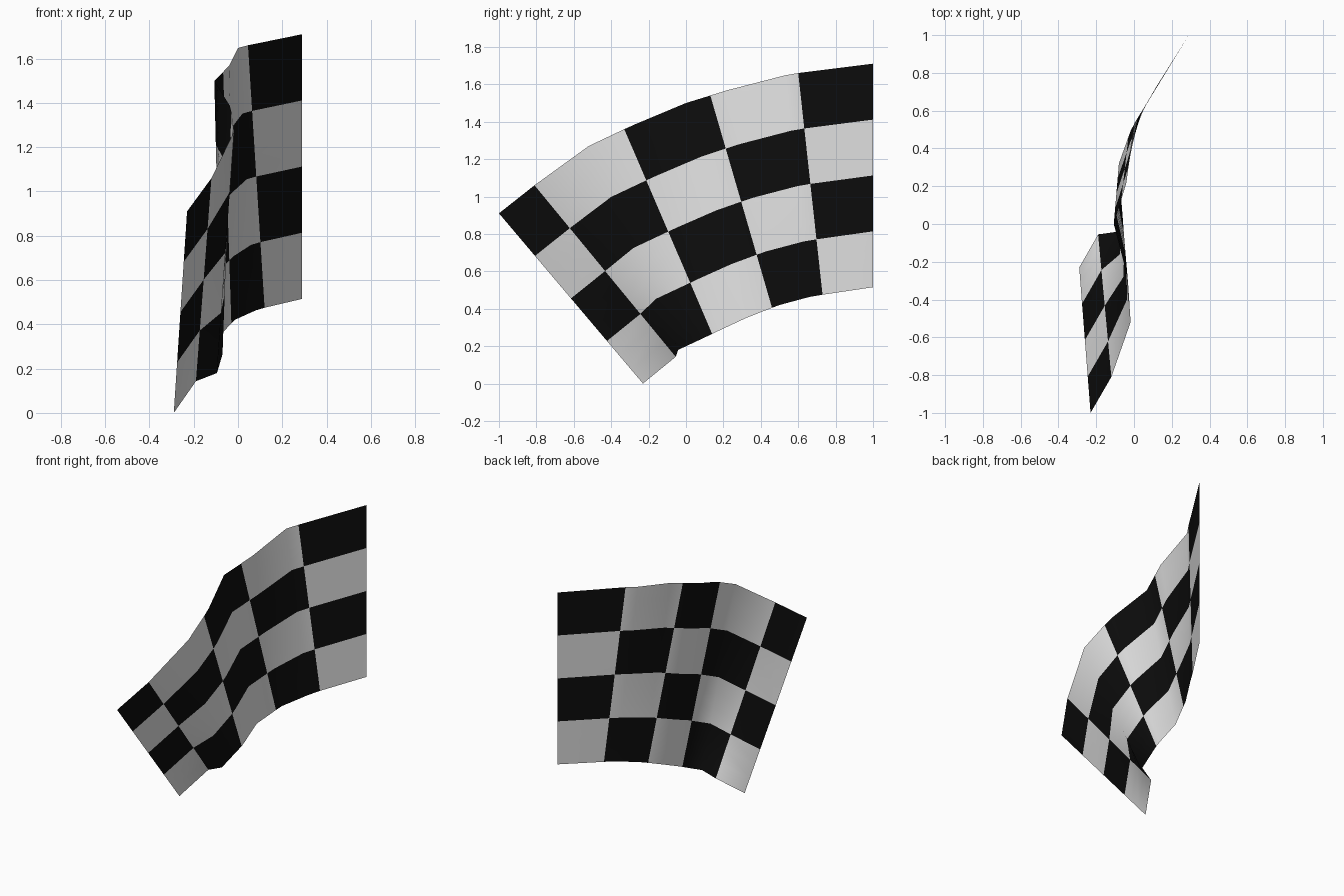
import bpy
from mathutils import Vector

if "Cube" in bpy.data.objects:
    bpy.data.objects.remove(bpy.data.objects["Cube"])


def material(name, value):
    m = bpy.data.materials.new(name)
    m.diffuse_color = (value, value, value, 1)
    m.use_nodes = True
    m.node_tree.nodes["Principled BSDF"].inputs["Base Color"].default_value = m.diffuse_color
    return m


# Waving cloth: (checker column starting here, top edge point, bottom edge point), from fixed end to free end
STATIONS = [
    (0, (0.29, 1.00, 1.71), (0.29, 1.00, 0.515)),
    (1, (0.045, 0.60, 1.66), (0.12, 0.73, 0.475)),
    (1, (0.00, 0.53, 1.648), (0.08, 0.66, 0.463)),
    (1, (-0.04, 0.22, 1.568), (-0.015, 0.50, 0.42)),
    (2, (-0.067, 0.13, 1.54), (-0.03, 0.46, 0.405)),
    (2, (-0.107, 0.00, 1.50), (-0.08, 0.32, 0.35)),
    (2, (-0.037, -0.27, 1.387), (-0.07, 0.17, 0.28)),
    (3, (-0.03, -0.33, 1.36), (-0.07, 0.14, 0.265)),
    (3, (-0.018, -0.52, 1.27), (-0.095, -0.042, 0.18)),
    (4, (-0.12, -0.81, 1.06), (-0.19, -0.055, 0.143)),
    (4, (-0.23, -1.00, 0.91), (-0.29, -0.23, 0.0)),
]
ROWS, SPLIT = 4, 3          # checker rows, faces per checker row
N = ROWS * SPLIT

# Straight rulings between top and bottom edge
verts = [Vector(top).lerp(Vector(bottom), j / N)
         for _, top, bottom in STATIONS for j in range(N + 1)]
faces, slots = [], []
for i in range(len(STATIONS) - 1):
    for j in range(N):
        a = i * (N + 1) + j
        b = a + N + 1
        faces.append((a, b, b + 1, a + 1))
        slots.append((STATIONS[i][0] + j // SPLIT) % 2)

mesh = bpy.data.meshes.new("checkered_flag_cloth")
mesh.from_pydata(verts, [], faces)
mesh.materials.append(material("black", 0.004))
mesh.materials.append(material("white", 0.8))

# Checker colours, smooth cloth
for poly, slot in zip(mesh.polygons, slots):
    poly.material_index = slot
    poly.use_smooth = True

flag = bpy.data.objects.new("checkered_flag_cloth", mesh)
bpy.context.collection.objects.link(flag)
